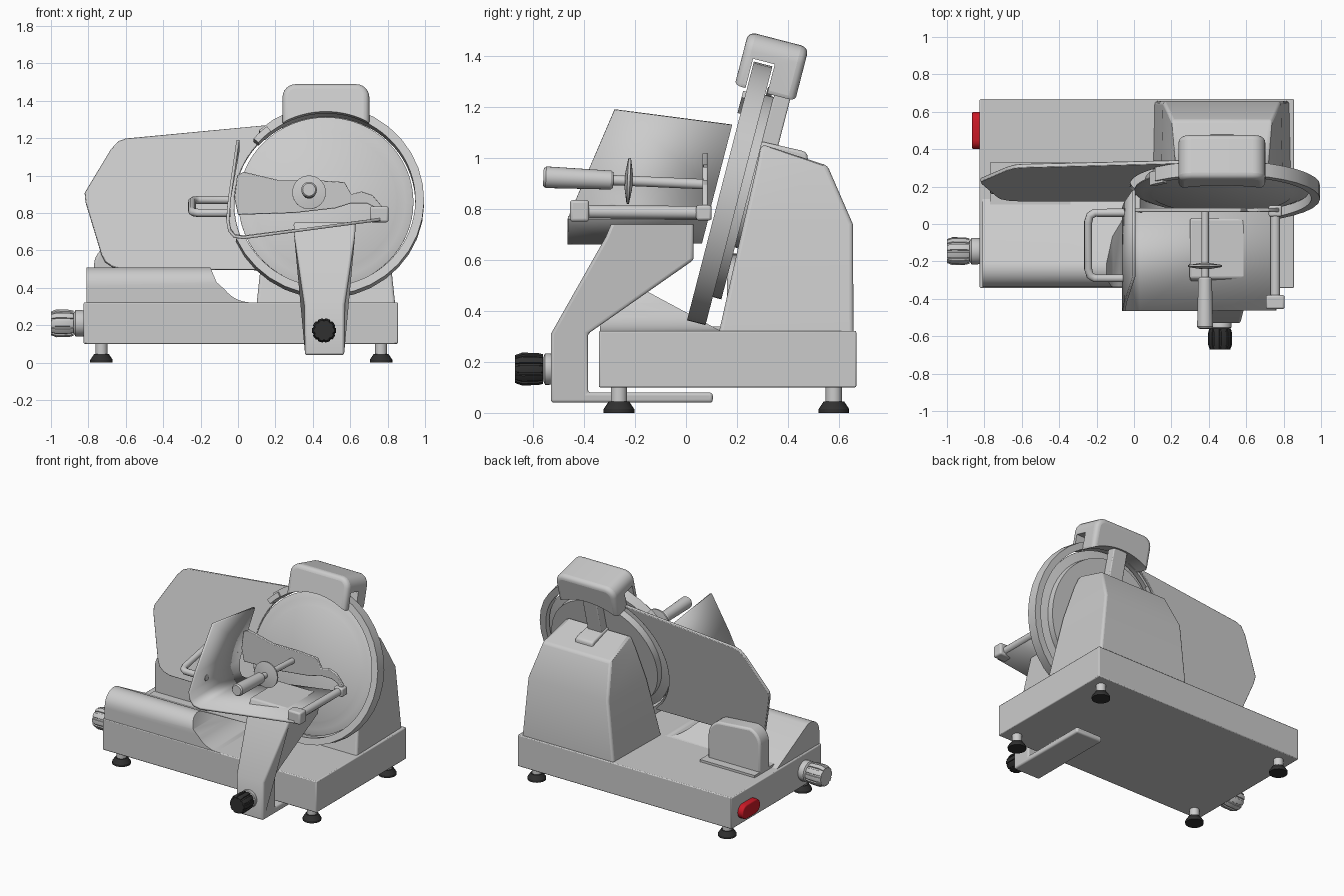
import bpy, bmesh
from math import sin, cos, pi, radians
from mathutils import Matrix, Vector

if "Cube" in bpy.data.objects:
    bpy.data.objects.remove(bpy.data.objects["Cube"])

T = radians(14.5)
# local frames: FRONT draws in x/z (depth = -y), SIDE draws in y/z (depth = x), BLADE is the tilted cutting plane
FRONT = Matrix.Rotation(pi / 2, 4, 'X')
SIDE = Matrix(((0, 0, 1, 0), (1, 0, 0, 0), (0, 1, 0, 0), (0, 0, 0, 1)))
BLADE = Matrix(((1, 0, 0, .47), (0, sin(T), -cos(T), .135), (0, cos(T), sin(T), .87), (0, 0, 0, 1)))


def material(name, col):
    m = bpy.data.materials.new(name)
    m.diffuse_color = col
    m.use_nodes = True
    m.node_tree.nodes["Principled BSDF"].inputs["Base Color"].default_value = m.diffuse_color
    return m


BLACK = material("black_rubber", (.03, .03, .03, 1))
RED = material("red_plastic", (.6, .01, .02, 1))


def make(name, verts, faces, matrix=Matrix(), bevel=0, segs=3, mat=None, solid=0):
    bm = bmesh.new()
    vs = [bm.verts.new(matrix @ Vector(v)) for v in verts]
    for f in faces:
        bm.faces.new([vs[i] for i in f])
    bmesh.ops.remove_doubles(bm, verts=bm.verts, dist=1e-5)
    bmesh.ops.recalc_face_normals(bm, faces=bm.faces)
    me = bpy.data.meshes.new(name)
    bm.to_mesh(me)
    bm.free()
    ob = bpy.data.objects.new(name, me)
    bpy.context.collection.objects.link(ob)
    if mat:
        me.materials.append(mat)
    if solid:
        m = ob.modifiers.new("solid", 'SOLIDIFY')
        m.thickness, m.offset = solid, 0
    if bevel:
        m = ob.modifiers.new("bevel", 'BEVEL')
        m.width, m.segments, m.limit_method = bevel, segs, 'ANGLE'
    bpy.ops.object.select_all(action='DESELECT')
    ob.select_set(True)
    bpy.context.view_layer.objects.active = ob
    bpy.ops.object.shade_smooth_by_angle(angle=radians(32))
    return ob


def loft(name, rings, matrix=Matrix(), **kw):
    n = len(rings[0])
    faces = [[k * n + i, k * n + (i + 1) % n, (k + 1) * n + (i + 1) % n, (k + 1) * n + i]
             for k in range(len(rings) - 1) for i in range(n)]
    faces += [list(range(n)), [len(rings) * n - n + i for i in range(n)]]
    return make(name, [v for r in rings for v in r], faces, matrix, **kw)


def prism(name, pts, d0, d1, matrix=FRONT, **kw):
    return loft(name, [[(x, y, d) for x, y in pts] for d in (d0, d1)], matrix, **kw)


def box(name, x0, x1, y0, y1, z0, z1, **kw):
    return prism(name, [(x0, y0), (x1, y0), (x1, y1), (x0, y1)], z0, z1, Matrix(), **kw)


def arc(cx, cy, r, a0, a1, n):
    return [(cx + r * cos(radians(a0 + (a1 - a0) * i / n)), cy + r * sin(radians(a0 + (a1 - a0) * i / n)))
            for i in range(n + 1)]


def lathe(name, prof, matrix=Matrix(), n=32, **kw):
    return loft(name, [[(r * cos(2 * pi * i / n), r * sin(2 * pi * i / n), z) for i in range(n)] for r, z in prof],
                matrix, **kw)


def along(origin, target):
    d = Vector(target) - Vector(origin)
    return Matrix.Translation(origin) @ d.to_track_quat('Z', 'Y').to_matrix().to_4x4()


def boolean(ob, cutter, op):
    m = ob.modifiers.new("cut", 'BOOLEAN')
    m.object, m.operation, m.solver = cutter, op, 'EXACT'
    bpy.context.view_layer.objects.active = ob
    for mod in list(ob.modifiers):
        if mod.type in {'BEVEL', 'BOOLEAN'}:
            bpy.ops.object.modifier_apply(modifier=mod.name)
    bpy.data.objects.remove(cutter)
    bpy.context.view_layer.objects.active = ob
    ob.select_set(True)
    bpy.ops.object.shade_smooth_by_angle(angle=radians(32))


def tube(name, pts, r):
    cu = bpy.data.curves.new(name, 'CURVE')
    cu.dimensions, cu.bevel_depth, cu.bevel_resolution, cu.use_fill_caps = '3D', r, 3, True
    s = cu.splines.new('POLY')
    s.points.add(len(pts) - 1)
    for p, c in zip(s.points, pts):
        p.co = (*c, 1)
    ob = bpy.data.objects.new(name, cu)
    bpy.context.collection.objects.link(ob)


# base and feet
box("base", -.825, .855, -.342, .668, .10, .322, bevel=.006, segs=2)
for i, (x, y) in enumerate([(x, y) for x in (-.73, .765) for y in (-.263, .58)]):
    at = Matrix.Translation((x, y, 0))
    lathe(f"foot_{i}", [(.06, 0), (.06, .015), (.04, .045)], at, n=20, mat=BLACK)
    lathe(f"foot_stem_{i}", [(.032, .045), (.032, .11)], at, n=20)

# motor housing
rows = [(.2, .10, .657, .385), (.32, .13, .657, .37), (.74, .225, .655, .325), (.97, .278, .555, .275), (1.05, .295, .31, .25)]
rings = [[(.47 - h, y0, z), (.47 + h, y0, z), (.47 + h * .97, y1, z), (.47 - h * .97, y1, z)] for z, y0, y1, h in rows]
loft("motor_housing", rings, bevel=.045, segs=4)

# blade, ring guard and hub behind the blade
lathe("blade", [(.37, -.018), (.38, -.024), (.425, -.028), (.468, -.045), (.468, -.05), (.41, -.062), (.41, -.11)],
      BLADE, n=64)
lathe("blade_hub", [(.2, -.1), (.2, -.2)], BLADE)
ring = arc(0, 0, .525, 133, -156, 28) + arc(0, 0, .478, -156, 133, 56)
prism("ring_guard", ring, -.075, 0, BLADE)
prism("ring_guard_tip", arc(0, 0, .512, 139, 128, 3) + arc(0, 0, .478, 128, 139, 3), -.06, .012, BLADE)

# sharpener cover on its post
top = [(-.232, .40), (.232, .40)] + arc(.162, .563, .07, 0, 90, 6) + arc(-.162, .563, .07, 90, 180, 6)
cover = prism("sharpener_cover", top, -.195, .05, BLADE, bevel=.03, segs=4)
boolean(cover, prism("slot_cutter", [(-.4, .2), (.4, .2), (.4, .535), (-.4, .535)], -.082, .006, BLADE), 'DIFFERENCE')
boolean(cover, lathe("arch_cutter", [(.475, -.4), (.475, .3)], BLADE, n=96), 'DIFFERENCE')
prism("sharpener_post", [(-.06, .1), (.05, .1), (.05, .56), (-.06, .56)], -.175, -.11, BLADE, bevel=.006)
prism("post_pad", [(.29, .98), (.29, 1.066), (.45, 1.03), (.475, 1.02), (.48, .98)], .40, .54, SIDE, bevel=.012)

# thickness gauge plate and its bracket
plate = [(-1.29, .06), (-1.285, .01), (-1.2, -.28), (-1.18, -.32), (-1.14, -.348), (-1.09, -.36)]
plate += arc(0, 0, .49, 228, 115, 24) + [(-1.07, .36), (-1.11, .345), (-1.15, .30)]
prism("gauge_plate", plate, -.1, -.078, BLADE, bevel=.004, segs=2)
bracket = [(-.77, .3), (-.36, .3)] + arc(-.47, .50, .11, 0, 75, 6) + arc(-.66, .52, .11, 105, 180, 6)
prism("gauge_bracket", bracket, -.27, -.16, FRONT, bevel=.015)
box("gauge_bracket_pad", -.77, -.34, .08, .33, .31, .338)

# product tray on the base
tray = prism("receiving_tray", [(-.338, .30), (-.338, .40)] + arc(-.238, .41, .1, 180, 70, 8) + [(.135, .322), (.135, .30)],
             -.81, .2, SIDE)
sweep = [(-.9, .29), (.1, .29), (.1, .322)] + arc(.07, .50, .178, 270, 218, 10) + [(-.115, .43), (-.15, .515), (-.9, .515)]
boolean(tray, prism("tray_cutter", sweep, -.4, .5), 'INTERSECT')

# carriage arm
arm = [(-.53, .04), (.105, .04), (.105, .08), (-.385, .08), (-.385, .31), (.03, .60), (.03, .75), (-.29, .75), (-.315, .69), (-.53, .31)]


def half(z):
    return .105 + max(0, min(z, .7) - .31) * .155


loft("carriage_arm", [[(.463 + s * half(z), y, z) for y, z in arm] for s in (-1, 1)], bevel=.012)


# grooved knobs
def knob(name, origin, target, r, length, collar, mat):
    m = along(origin, target)
    lathe(name + "_collar", [(r * .9, 0), (r * .95, collar * .3), (r * .95, collar * .8), (r * .7, collar)], m)
    lobes = [p for i in range(10) for p in
             [((r * k) * cos(radians(36 * i + a)), (r * k) * sin(radians(36 * i + a)))
              for k, a in ((1, -12), (1, 0), (1, 12), (.9, 14), (.9, 22))]]
    loft(name, [[(x * k, y * k, z) for x, y in lobes] for k, z in
                ((.9, collar), (.97, collar + .02), (1, collar + length * .75), (.85, collar + length))], m, mat=mat)


knob("arm_knob", (.46, -.525, .172), (.46, -1, .172), .065, .11, .035, BLACK)
knob("gauge_knob", (-.82, -.145, .21), (-2, -.145, .21), .075, .12, .06, None)

# power switch
pill = arc(.55, .19, .05, -90, 90, 8) + arc(.45, .19, .05, 90, 270, 8)
prism("power_switch", pill, -.865, -.82, SIDE, mat=RED, bevel=.008)

# carriage: folded sheet with an upright left wall
sheet = [(.0, 1.19, 1.13), (-.045, .88, .88), (-.055, .76, .78), (-.045, .705, .715), (-.02, .675, .68), (.03, .668, .672),
         (.76, .765, .765)]
cv = []
for x, zf, zb in sheet:
    cv += [(x, -.465 + max(0, zf - .76) * .43, zf), (x, .115 + (zb - .875) * .259, zb)]
make("carriage_tray", cv, [[2 * i, 2 * i + 2, 2 * i + 3, 2 * i + 1] for i in range(len(sheet) - 1)], solid=.016)
tube("carriage_handle", [(-.04, .06, .87), (-.21, .06, .87), (-.235, .045, .867), (-.245, .01, .86), (-.245, -.24, .81),
                         (-.235, -.275, .803), (-.21, -.29, .80), (-.04, -.29, .80)], .022)

# slide rail with end blocks
lathe("slide_rail", [(.026, 0), (.026, .53)], along((.755, -.43, .79), (.755, .1, .785)), n=20)
box("rail_front_block", .705, .805, -.455, -.38, .75, .835, bevel=.012)
box("rail_back_block", .72, .79, .04, .10, .755, .815, bevel=.01)

# pusher plate with grip
pusher = [(0, .79), (-.02, .88), (-.005, 1.0), (.03, 1.02), (.22, .975), (.42, .975), (.57, .965), (.605, .90), (.66, .915),
          (.72, .895), (.77, .835), (.785, .77), (.755, .77), (.735, .83), (.69, .85), (.6, .85), (.52, .825), (.3, .80)]
prism("pusher_plate", pusher, -.085, -.065, FRONT, bevel=.004, segs=2)
grip = along((.38, .075, .897), (.38, -.56, .925))
lathe("pusher_spindle", [(.02, 0), (.02, .45)], grip, n=20)
lathe("pusher_disc", [(.03, .285), (.09, .295), (.09, .305), (.03, .315)], grip)
lathe("pusher_grip", [(.03, .36), (.037, .37), (.042, .6), (.042, .625), (.034, .635)], grip, n=24)
